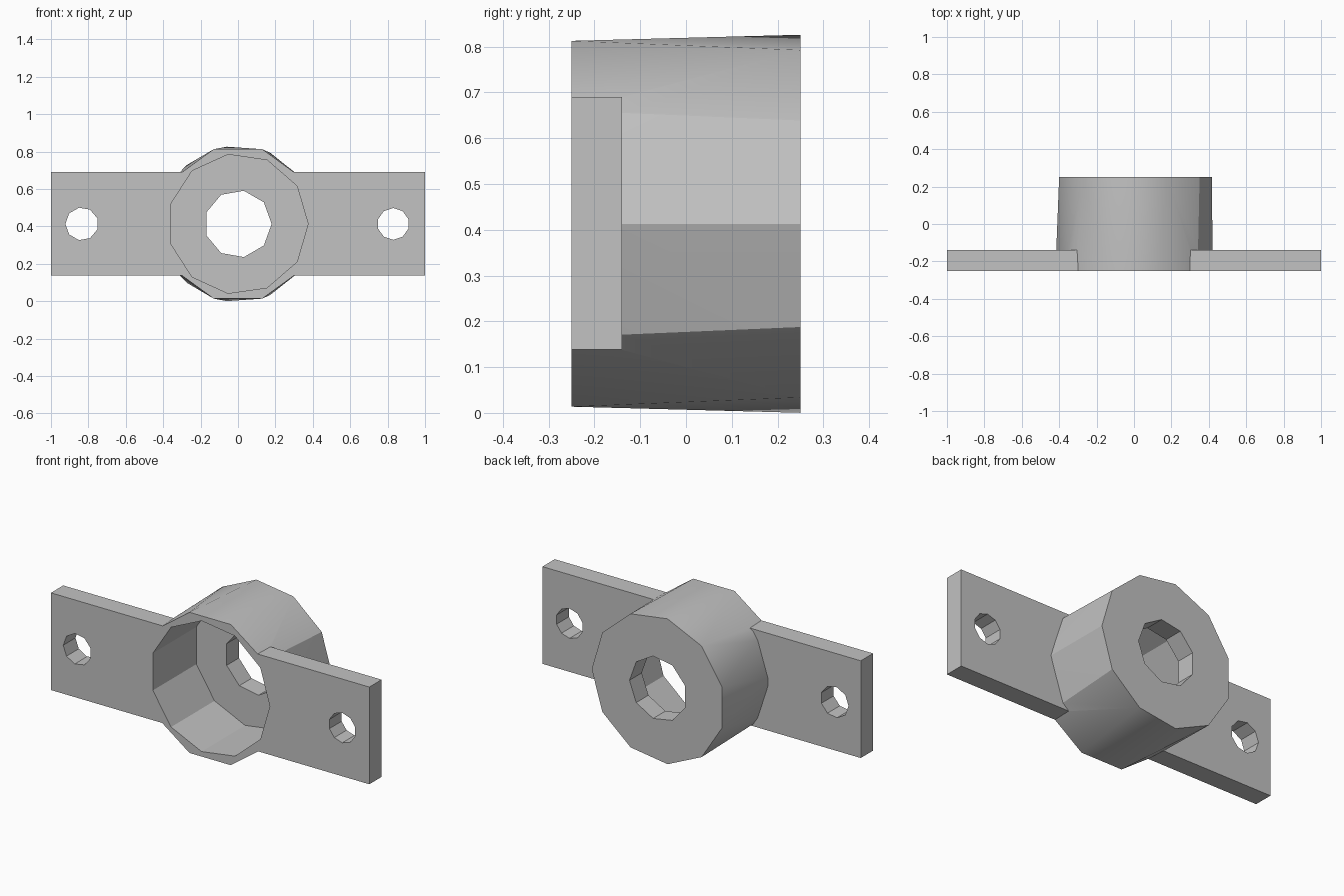
import bpy, bmesh
from math import cos, sin, pi, radians

MID_Z = 0.413

cube = bpy.data.objects.get("Cube")
if cube:
    bpy.data.objects.remove(cube, do_unlink=True)

grey = bpy.data.materials.new("plain grey")
grey.use_nodes = True
colour = (0.54, 0.54, 0.54, 1)
grey.diffuse_color = colour
grey.node_tree.nodes["Principled BSDF"].inputs["Base Color"].default_value = colour


def ring(sides, radius, y, x=0, start=0):
    """Points of a regular polygon facing along y."""
    angles = [start + 2 * pi * i / sides for i in range(sides)]
    return [(x + radius * cos(a), y, MID_Z + radius * sin(a)) for a in angles]


def hull_object(name, points):
    """Closed convex solid around the points, with flat areas merged."""
    bm = bmesh.new()
    for p in points:
        bm.verts.new(p)
    bmesh.ops.convex_hull(bm, input=bm.verts[:])
    bmesh.ops.dissolve_limit(bm, angle_limit=radians(0.5),
                             verts=bm.verts[:], edges=bm.edges[:])
    bmesh.ops.recalc_face_normals(bm, faces=bm.faces[:])
    mesh = bpy.data.meshes.new(name)
    bm.to_mesh(mesh)
    bm.free()
    mesh.materials.append(grey)
    obj = bpy.data.objects.new(name, mesh)
    bpy.context.collection.objects.link(obj)
    return obj


def combine(target, other, operation):
    """Apply a boolean and remove the helper."""
    other.hide_render = True
    mod = target.modifiers.new(operation.lower(), 'BOOLEAN')
    mod.operation = operation
    mod.solver = 'EXACT'
    mod.object = other
    bpy.context.view_layer.objects.active = target
    bpy.ops.object.modifier_apply(modifier=mod.name)
    bpy.data.objects.remove(other, do_unlink=True)


# Round housing, blending from a ten-sided front to an eleven-sided back
housing = hull_object("flanged_housing",
                      ring(10, 0.42, -0.25) + ring(11, 0.417, 0.25))

# Mounting plate across the front
plate = hull_object("mounting_plate",
                    [(x, y, z) for x in (-1, 1) for y in (-0.25, -0.14)
                     for z in (0.138, 0.69)])
combine(housing, plate, 'UNION')

# Front recess, shaft hole through the back wall, and two screw holes
cutters = [
    ("recess_cutter", 11, 0.375, 0, 0, -0.4, 0.14),
    ("shaft_cutter", 9, 0.18, 0, 0, 0.0, 0.4),
    ("left_screw_cutter", 10, 0.085, 0.83, pi / 10, -0.4, 0.0),
    ("right_screw_cutter", 9, 0.088, -0.835, pi, -0.4, 0.0),
]
for name, sides, radius, x, start, y0, y1 in cutters:
    cutter = hull_object(name, ring(sides, radius, y0, x, start)
                         + ring(sides, radius, y1, x, start))
    combine(housing, cutter, 'DIFFERENCE')

# Smooth the blended wall, keep real edges sharp
bpy.ops.object.select_all(action='DESELECT')
housing.select_set(True)
bpy.context.view_layer.objects.active = housing
bpy.ops.object.shade_smooth_by_angle(angle=radians(30))
